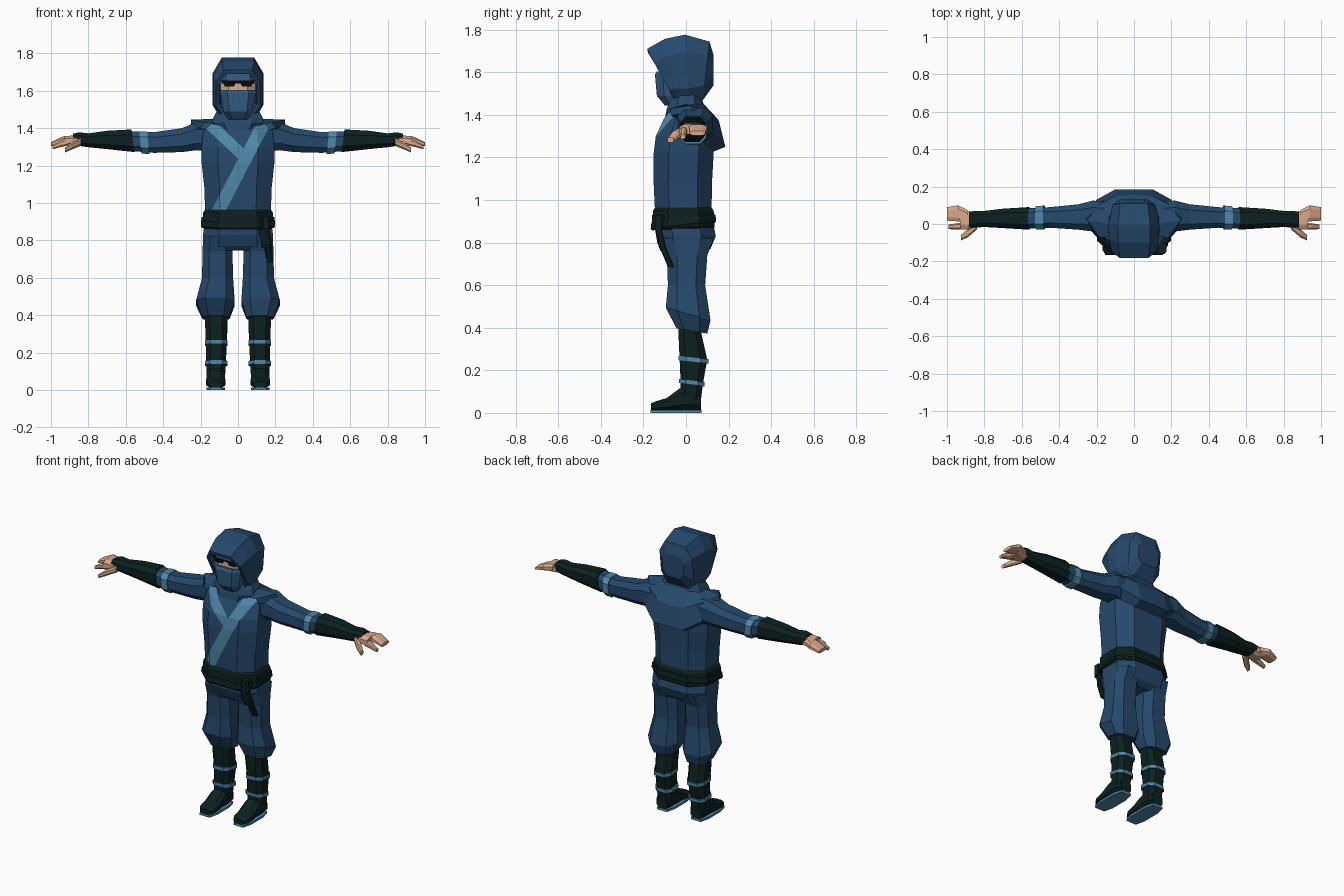
import bpy, bmesh
from mathutils import Vector


def material(name, rgb):
    m = bpy.data.materials.new(name)
    m.diffuse_color = (*rgb, 1)
    return m


BLUE = material("navy cloth", (0.019, 0.066, 0.150))
MID = material("mid blue cloth", (0.034, 0.110, 0.225))
LIGHT = material("light blue trim", (0.078, 0.245, 0.400))
DARK = material("dark leather", (0.004, 0.0145, 0.0145))
SKIN = material("skin", (0.70, 0.40, 0.26))
BLACK = material("black", (0.003, 0.003, 0.004))


def finish(name, bm, mats, mirror=False):
    bmesh.ops.recalc_face_normals(bm, faces=bm.faces)
    me = bpy.data.meshes.new(name)
    bm.to_mesh(me)
    bm.free()
    for m in mats:
        me.materials.append(m)
    ob = bpy.data.objects.new(name, me)
    bpy.context.collection.objects.link(ob)
    if mirror:
        ob.modifiers.new("Mirror", 'MIRROR')
    return ob


def loft_bm(axis, rows, k=0.55, side=1):
    """Chamfered eight-sided rings; row = (pos, a0, a1, b0, b1, tilt)."""
    bm = bmesh.new()
    c = 0.5
    shape = [(1, -c), (1, c), (k, 1), (-k, 1), (-1, c), (-1, -c), (-k, -1), (k, -1)]
    ia, ib = [i for i in range(3) if i != axis]
    rings = []
    for pos, a0, a1, b0, b1, *tilt in rows:
        ring = []
        for a, b in shape:
            p = [0, 0, 0]
            p[axis] = pos + (tilt[0] * b if tilt else 0)
            p[ia] = (a0 + a1) / 2 + a * (a1 - a0) / 2
            p[ib] = (b0 + b1) / 2 + b * (b1 - b0) / 2
            p[0] *= side
            ring.append(bm.verts.new(p))
        rings.append(ring)
    for r, s in zip(rings, rings[1:]):
        for i in range(8):
            j = (i + 1) % 8
            bm.faces.new((r[i], r[j], s[j], s[i]))
    bm.faces.new(rings[0])
    bm.faces.new(rings[-1])
    bmesh.ops.recalc_face_normals(bm, faces=bm.faces)
    return bm


def loft(name, axis, rows, mat, mirror=False, k=0.55):
    return finish(name, loft_bm(axis, rows, k), [mat], mirror)


def sym(rows):
    """Rows (z, half width, y0, y1, tilt) centred on x = 0."""
    return [(r[0], -r[1], r[1], *r[2:]) for r in rows]


# jacket, cut along the lapel edges so the lapels can be coloured
bm = loft_bm(2, sym([(0.93, 0.175, -0.145, 0.12), (1.08, 0.18, -0.152, 0.122),
                     (1.22, 0.195, -0.152, 0.13), (1.30, 0.195, -0.142, 0.13),
                     (1.38, 0.185, -0.105, 0.12), (1.44, 0.13, -0.06, 0.07)]))
strips = []
for p, q, half in (((0.13, 1.41), (-0.107, 0.953), 0.034), ((-0.15, 1.42), (0.02, 1.26), 0.03)):
    d = (Vector(q) - Vector(p)).normalized()
    n, o = Vector((d.y, 0, -d.x)), Vector((p[0], 0, p[1]))
    strips.append((o, n, half))
    for s in (-half, half):
        bmesh.ops.bisect_plane(bm, geom=bm.verts[:] + bm.edges[:] + bm.faces[:],
                               plane_co=o + n * s, plane_no=n)
bm.normal_update()
for f in bm.faces:
    c = f.calc_center_median()
    da, db = [(c - o).dot(n) for o, n, h in strips]
    if f.normal.y < -0.25 and (abs(da) < 0.034 or (da > 0 and abs(db) < 0.03)):
        f.material_index = 1
finish("jacket", bm, [BLUE, LIGHT])

# shoulder mantle: half grid, mirrored
rows = [
    [(0, .08, 1.455), (.07, .08, 1.455), (.12, .04, 1.45), (.13, 0, 1.45), (.12, -.06, 1.42)],
    [(0, .155, 1.37), (.10, .15, 1.38), (.19, .10, 1.42), (.25, .02, 1.445), (.18, -.075, 1.43)],
    [(0, .185, 1.25), (.10, .185, 1.25), (.20, .13, 1.31), (.255, .04, 1.405), (.20, -.07, 1.40)],
    [(0, .11, 1.22), (.10, .11, 1.22), (.17, .08, 1.27), (.20, .03, 1.38), (.17, -.06, 1.39)]]
bm = bmesh.new()
grid = [[bm.verts.new(p) for p in r] for r in rows]
for r, s in zip(grid, grid[1:]):
    for i in range(4):
        bm.faces.new((r[i], r[i + 1], s[i + 1], s[i]))
finish("shoulder_mantle", bm, [BLUE], True)

# collar and hood with a tilted open rim
loft("collar", 2, sym([(1.38, 0.10, -0.10, 0.08), (1.43, 0.14, -0.09, 0.09),
                       (1.46, 0.13, -0.08, 0.08), (1.50, 0.11, -0.06, 0.07)]), BLUE)
loft("hood", 1, [(-0.05, -0.09, 0.09, 1.48, 1.71), (-0.112, -0.10, 0.10, 1.475, 1.69, -0.065),
                 (-0.115, -0.118, 0.118, 1.455, 1.71, -0.068),
                 (-0.065, -0.134, 0.134, 1.445, 1.757, -0.035),
                 (0.005, -0.136, 0.136, 1.44, 1.777, -0.01),
                 (0.095, -0.115, 0.115, 1.47, 1.745, 0.015),
                 (0.13, -0.075, 0.075, 1.54, 1.68)], BLUE, k=0.64)

# face, mask, headband and eyes
loft("face", 2, sym([(1.47, 0.07, -0.09, 0.03), (1.58, 0.093, -0.125, 0.03),
                     (1.69, 0.093, -0.122, 0.03)]), SKIN)
loft("mask", 2, sym([(1.445, 0.055, -0.10, 0.0), (1.49, 0.078, -0.137, 0.0),
                     (1.59, 0.096, -0.146, 0.0), (1.605, 0.096, -0.138, 0.0)]), MID, k=0.6)
loft("headband", 2, sym([(1.654, 0.094, -0.134, 0.0), (1.69, 0.09, -0.132, 0.0)]), MID, k=0.7)
loft("eye", 2, [(1.622, 0.022, 0.07, -0.129, -0.121), (1.645, 0.01, 0.08, -0.13, -0.121)], BLACK, True)
loft("brow", 2, sym([(1.638, 0.088, -0.128, -0.09), (1.656, 0.09, -0.130, -0.09)]), BLACK)

# belt, second wrap, knot and tails
loft("belt", 2, sym([(0.86, 0.178, -0.148, 0.125), (0.875, 0.19, -0.155, 0.135),
                     (0.95, 0.186, -0.155, 0.13), (0.965, 0.175, -0.145, 0.12)]), DARK)
loft("belt_wrap", 2, sym([(0.875, 0.192, -0.16, 0.137, 0.018), (0.885, 0.198, -0.166, 0.142, 0.018),
                          (0.915, 0.194, -0.162, 0.138, 0.018)]), DARK)
loft("belt_knot", 2, [(0.86, 0.125, 0.175, -0.16, -0.10), (0.93, 0.125, 0.175, -0.16, -0.10)], DARK)
loft("belt_tail_long", 2, [(0.89, 0.13, 0.165, -0.15, -0.12), (0.78, 0.14, 0.18, -0.125, -0.095),
                           (0.685, 0.15, 0.188, -0.085, -0.055)], DARK)
loft("belt_tail_short", 2, [(0.89, 0.11, 0.145, -0.15, -0.13), (0.80, 0.12, 0.155, -0.135, -0.115),
                            (0.76, 0.125, 0.16, -0.12, -0.10)], DARK)

# trousers: seat, then two baggy legs, the +x one with a knee patch
loft("trouser_seat", 2, sym([(0.93, 0.175, -0.14, 0.12), (0.83, 0.187, -0.13, 0.14),
                             (0.77, 0.185, -0.105, 0.115), (0.745, 0.16, -0.08, 0.08)]), BLUE)
for side, label in ((-1, "right"), (1, "left")):
    bm = loft_bm(2, [(0.82, 0.02, 0.186, -0.12, 0.13), (0.74, 0.03, 0.19, -0.09, 0.10),
                     (0.60, 0.026, 0.192, -0.085, 0.09), (0.465, 0.018, 0.224, -0.095, 0.115, -0.03),
                     (0.385, 0.045, 0.19, -0.045, 0.10, -0.012)], side=side)
    for f in bm.faces:
        c = f.calc_center_median()
        if side == 1 and f.normal.y < -0.6 and 0.40 < c.z < 0.47:
            f.material_index = 1
    finish(label + "_trouser_leg", bm, [BLUE, MID])

# boots with trim bands and soles
loft("boot_shaft", 2, [(0.42, 0.055, 0.175, -0.035, 0.065), (0.36, 0.055, 0.176, -0.035, 0.075),
                       (0.25, 0.06, 0.172, -0.03, 0.10), (0.14, 0.065, 0.17, -0.025, 0.08),
                       (0.06, 0.07, 0.168, -0.03, 0.07)], DARK, True)
loft("boot_foot", 1, [(0.07, 0.08, 0.158, 0.012, 0.09), (0.03, 0.07, 0.168, 0.012, 0.13),
                      (-0.03, 0.07, 0.168, 0.012, 0.115), (-0.09, 0.068, 0.17, 0.012, 0.07),
                      (-0.14, 0.07, 0.168, 0.012, 0.055), (-0.165, 0.085, 0.152, 0.012, 0.045)],
     DARK, True)
loft("boot_sole", 2, [(0, 0.07, 0.168, -0.167, 0.072), (0.014, 0.07, 0.168, -0.167, 0.072)],
     LIGHT, True, 0.7)
for z, y0, y1 in ((0.25, -0.035, 0.106), (0.142, -0.032, 0.086)):
    loft("boot_band", 2, [(z - 0.01, 0.055, 0.177, y0, y1, -0.008),
                          (z + 0.01, 0.055, 0.177, y0, y1, -0.008)], LIGHT, True)

# sleeves, arm bands and bracers
loft("sleeve", 0, [(0.13, -0.04, 0.12, 1.27, 1.43), (0.22, -0.04, 0.125, 1.282, 1.432),
                   (0.30, -0.03, 0.105, 1.272, 1.40), (0.45, -0.02, 0.09, 1.268, 1.378),
                   (0.60, -0.025, 0.082, 1.28, 1.385)], BLUE, True)
loft("arm_band", 0, [(0.48, -0.028, 0.098, 1.262, 1.382, 0.006),
                     (0.522, -0.03, 0.096, 1.264, 1.382, 0.006)], LIGHT, True)
loft("bracer", 0, [(0.562, -0.03, 0.09, 1.272, 1.393, 0.008), (0.70, -0.022, 0.082, 1.288, 1.386),
                   (0.80, -0.016, 0.07, 1.298, 1.372), (0.85, -0.02, 0.07, 1.305, 1.378),
                   (0.882, -0.018, 0.066, 1.318, 1.37)], DARK, True)

# hands: palm, joined fingers, forefinger, thumb
loft("palm", 0, [(0.83, -0.01, 0.058, 1.308, 1.355), (0.89, -0.03, 0.07, 1.305, 1.36),
                 (0.93, -0.03, 0.085, 1.31, 1.357)], SKIN, True)
loft("fingers", 0, [(0.89, 0.01, 0.075, 1.315, 1.36), (0.94, 0.014, 0.10, 1.315, 1.355),
                    (1.0, 0.018, 0.09, 1.303, 1.325)], SKIN, True)
loft("forefinger", 0, [(0.90, -0.03, 0.008, 1.308, 1.35), (0.95, -0.03, 0.004, 1.298, 1.333),
                       (0.993, -0.027, -0.003, 1.287, 1.307)], SKIN, True)
loft("thumb", 0, [(0.84, -0.03, 0.02, 1.305, 1.345), (0.89, -0.072, -0.028, 1.285, 1.322),
                  (0.925, -0.088, -0.058, 1.27, 1.295)], SKIN, True)
